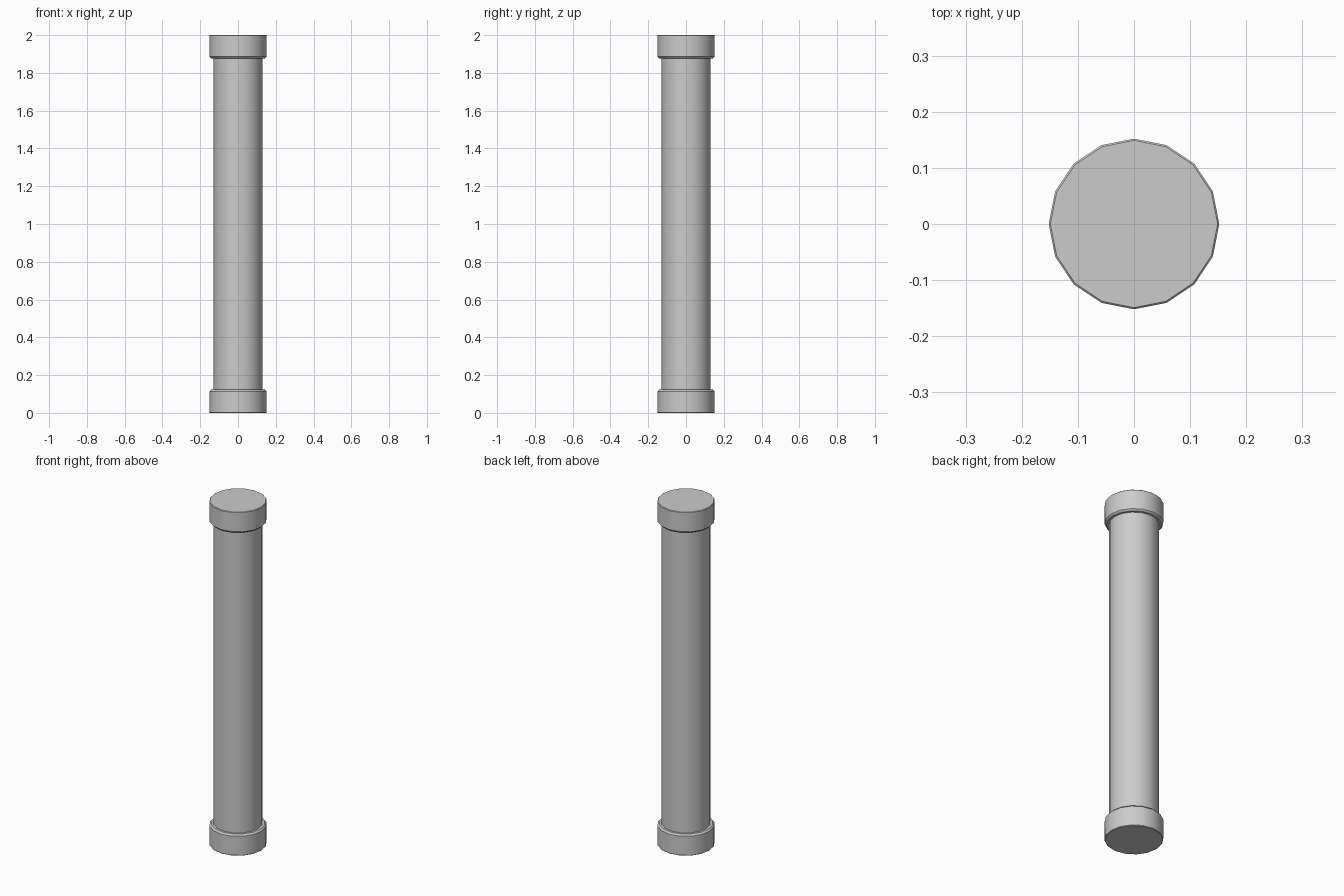
import bpy, bmesh
from math import pi, cos, sin, radians

if "Cube" in bpy.data.objects:
    bpy.data.objects.remove(bpy.data.objects["Cube"])

SIDES = 16


def lathe(name, profile):
    """Revolve (radius, z) points around z and close both ends."""
    bm = bmesh.new()
    rings = [[bm.verts.new((r * cos(2 * pi * i / SIDES), r * sin(2 * pi * i / SIDES), z))
              for i in range(SIDES)] for r, z in profile]
    for a, b in zip(rings, rings[1:]):
        for i in range(SIDES):
            j = (i + 1) % SIDES
            bm.faces.new((a[i], a[j], b[j], b[i]))
    bm.faces.new(rings[0])
    bm.faces.new(rings[-1])
    bmesh.ops.recalc_face_normals(bm, faces=bm.faces[:])
    mesh = bpy.data.meshes.new(name)
    bm.to_mesh(mesh)
    bm.free()
    obj = bpy.data.objects.new(name, mesh)
    bpy.context.collection.objects.link(obj)
    bpy.context.view_layer.objects.active = obj
    bpy.ops.object.select_all(action='DESELECT')
    obj.select_set(True)
    bpy.ops.object.shade_smooth_by_angle(angle=radians(35))
    return obj


# End collar: tiny bevel on the outer end, wider chamfer towards the shaft
collar = [(0.149, 0), (0.152, 0.003), (0.152, 0.114), (0.143, 0.123), (0.128, 0.123)]
lathe("bottom_collar", collar)
lathe("top_collar", [(r, 2 - z) for r, z in reversed(collar)])

# Shaft between the collars
lathe("shaft", [(0.13, 0.11), (0.13, 1.89)])
